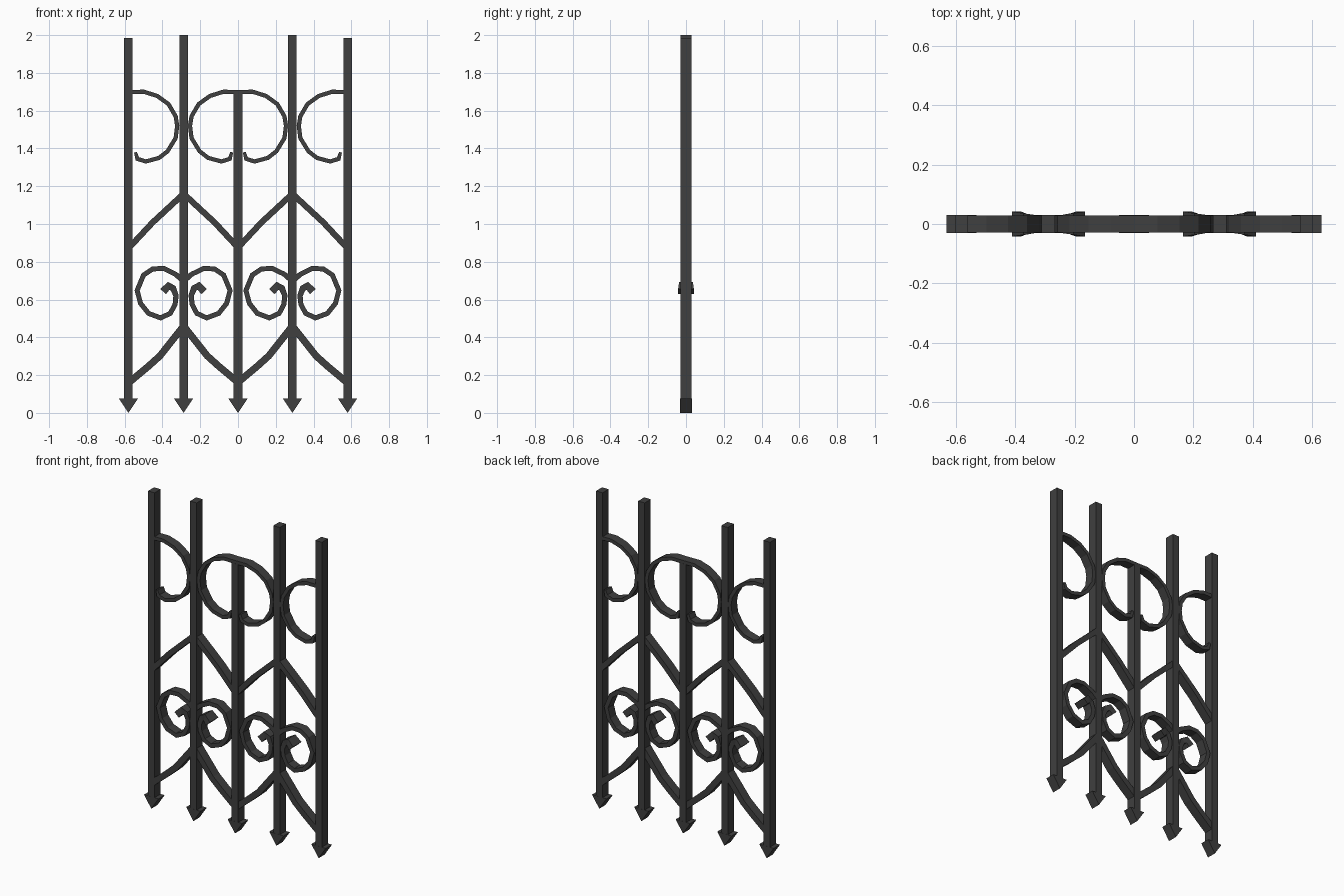
import bpy, bmesh
from mathutils import Vector

if "Cube" in bpy.data.objects:
    bpy.data.objects.remove(bpy.data.objects["Cube"])

iron = bpy.data.materials.new("dark_iron")
iron.diffuse_color = (0.05, 0.05, 0.05, 1)
iron.use_nodes = True
iron.node_tree.nodes["Principled BSDF"].inputs["Base Color"].default_value = iron.diffuse_color


def finish(name, bm):
    bmesh.ops.recalc_face_normals(bm, faces=bm.faces)
    me = bpy.data.meshes.new(name)
    bm.to_mesh(me)
    bm.free()
    me.materials.append(iron)
    ob = bpy.data.objects.new(name, me)
    bpy.context.collection.objects.link(ob)
    return ob


def prism(name, outline, hy):
    """Extrude an x/z outline symmetrically along y."""
    bm = bmesh.new()
    f = bm.faces.new([bm.verts.new((x, -hy, z)) for x, z in outline])
    r = bmesh.ops.extrude_face_region(bm, geom=[f])
    for v in r["geom"]:
        if isinstance(v, bmesh.types.BMVert):
            v.co.y = hy
    return finish(name, bm)


def ribbon(name, pts, widths, depths):
    """Flat strip swept along an x/z path with mitred corners."""
    bm = bmesh.new()
    p = [Vector(q) for q in pts]
    rings = []
    for i, q in enumerate(p):
        a = (q - p[i - 1]).normalized() if i else (p[1] - q).normalized()
        b = (p[i + 1] - q).normalized() if i < len(p) - 1 else a
        t = (a + b).normalized()
        n = Vector((-t.y, t.x)) * (widths[i] / 2 / max(t.dot(a), 0.6))
        h = depths[i]
        rings.append([bm.verts.new((q.x + s * n.x, y, q.y + s * n.y))
                      for s, y in ((-1, -h), (1, -h), (1, h), (-1, h))])
    for r0, r1 in zip(rings, rings[1:]):
        for k in range(4):
            j = (k + 1) % 4
            bm.faces.new((r0[k], r0[j], r1[j], r1[k]))
    bm.faces.new(rings[0])
    bm.faces.new(rings[-1])
    return finish(name, bm)


# Upright bars with arrow-shaped feet
for x, top in ((-0.58, 1.985), (-0.288, 2.0), (0, 1.69), (0.288, 2.0), (0.58, 1.985)):
    w = 0.0225
    prism("upright_bar", [(x - w, 0.06), (x + w, 0.06), (x + w, top), (x - w, top)], 0.03)
    prism("arrow_foot", [(x, 0.0), (x + 0.05, 0.075), (x - 0.05, 0.075)], 0.0305)

# Half-patterns: distance from the inner bar, height
top_scroll = [(0.29, 1.699), (0.21, 1.70), (0.14, 1.678), (0.08, 1.635), (0.042, 1.57),
              (0.034, 1.52), (0.042, 1.455), (0.085, 1.385), (0.13, 1.35), (0.2, 1.331),
              (0.245, 1.345), (0.255, 1.38)]
low_scroll = [(0.0, 0.70), (0.045, 0.735), (0.106, 0.765), (0.164, 0.762), (0.212, 0.73),
              (0.246, 0.648), (0.228, 0.58), (0.186, 0.527), (0.122, 0.503), (0.07, 0.527),
              (0.045, 0.575), (0.04, 0.62), (0.055, 0.66), (0.08, 0.672), (0.108, 0.642)]
upper_chevron = [(0.0, 1.16), (0.164, 1.008), (0.29, 0.873)]
lower_chevron = [(0.0, 0.46), (0.125, 0.302), (0.185, 0.248), (0.29, 0.16)]

for bar in (-0.288, 0.288):
    for side in (-1, 1):
        def strip(name, pts, widths, depths=None):
            ribbon(name, [(bar + side * d, z) for d, z in pts], widths,
                   depths or [0.029] * len(pts))

        strip("top_scroll", top_scroll, [0.022] * 11 + [0.015])
        strip("upper_chevron", upper_chevron, [0.032] * 3)
        strip("lower_chevron", lower_chevron, [0.037] * 4)
        # spiral flares out at its inner end
        strip("spiral_scroll", low_scroll, [0.032] + [0.026] * 10 + [0.028, 0.032, 0.036, 0.04],
              [0.029] * 12 + [0.03, 0.036, 0.042])
